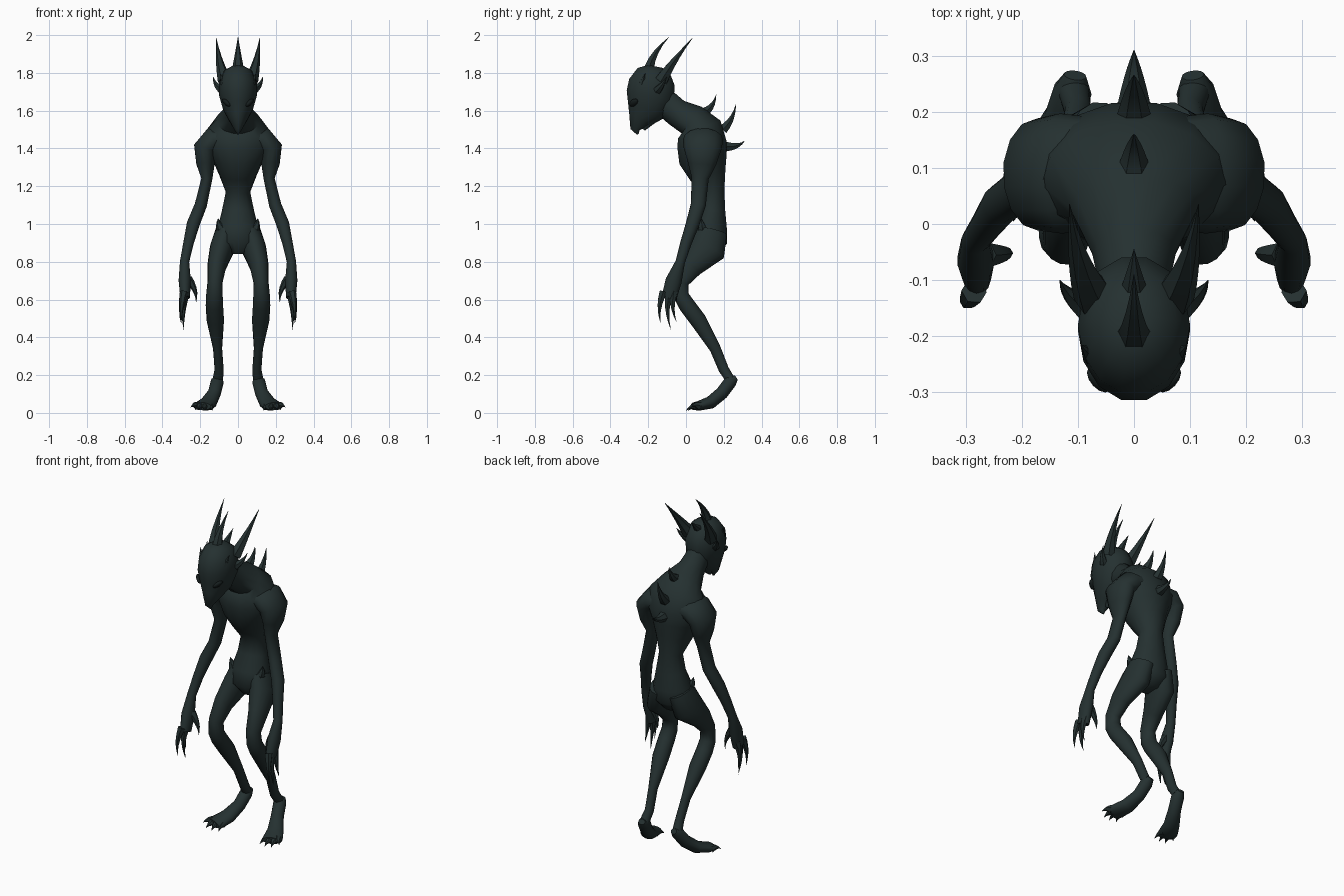
import bpy, bmesh, math
from mathutils import Vector

cube = bpy.data.objects.get("Cube")
if cube:
    bpy.data.objects.remove(cube, do_unlink=True)


def make_material(name, colour):
    material = bpy.data.materials.new(name)
    material.use_nodes = True
    material.diffuse_color = (*colour, 1)
    shader = next(n for n in material.node_tree.nodes if n.type == 'BSDF_PRINCIPLED')
    shader.inputs["Base Color"].default_value = (*colour, 1)
    shader.inputs["Roughness"].default_value = 0.8
    return material


skin = make_material("dark green hide", (0.018, 0.03, 0.03))
eye_black = make_material("eye black", (0.008, 0.013, 0.013))
parts = []


def finish(name, bm, material, mirrored):
    """Turn a bmesh into a named, optionally mirrored object."""
    bmesh.ops.recalc_face_normals(bm, faces=bm.faces)
    mesh = bpy.data.meshes.new(name)
    bm.to_mesh(mesh)
    bm.free()
    mesh.materials.append(material)
    part = bpy.data.objects.new(name, mesh)
    bpy.context.scene.collection.objects.link(part)
    if mirrored:
        part.modifiers.new("mirror", 'MIRROR').use_mirror_merge = False
    parts.append(part)
    return part


def loft(name, sections, mirrored=False, sides=14, across=(1, 0, 0)):
    """Skin elliptical rings along a path; each section is x, y, z, radius across, radius deep."""
    bm = bmesh.new()
    centres = [Vector(section[:3]) for section in sections]
    rings = []
    for i, section in enumerate(sections):
        before = centres[max(i - 1, 0)]
        after = centres[min(i + 1, len(centres) - 1)]
        tangent = (after - before).normalized()
        wide = Vector(across)
        wide = (wide - tangent * wide.dot(tangent)).normalized()
        deep = tangent.cross(wide)
        ring = []
        for k in range(sides):
            angle = math.tau * k / sides
            offset = wide * math.cos(angle) * section[3] + deep * math.sin(angle) * section[4]
            ring.append(bm.verts.new(centres[i] + offset))
        rings.append(ring)
    for lower, upper in zip(rings, rings[1:]):
        for k in range(sides):
            n = (k + 1) % sides
            bm.faces.new((lower[k], lower[n], upper[n], upper[k]))
    bm.faces.new(rings[0])
    bm.faces.new(rings[-1])
    return finish(name, bm, skin, mirrored)


def spike(name, base, tip, radius, bend=(0, 0, 0), mirrored=False, steps=5):
    """Curved, tapering point used for horns, claws and back spines."""
    base, tip = Vector(base), Vector(tip)
    middle = (base + tip) / 2 + Vector(bend)
    sections = []
    for i in range(steps + 1):
        t = i / steps
        point = base * (1 - t) ** 2 + middle * 2 * t * (1 - t) + tip * t * t
        size = radius * max(1 - t, 0.02)
        sections.append((*point, size, size))
    return loft(name, sections, mirrored, sides=6)


# Torso and forward-bent neck
loft("torso", [
    (0, .12, .84, .05, .05), (0, .12, .9, .12, .1), (0, .125, .98, .108, .095),
    (0, .14, 1.07, .085, .07), (0, .14, 1.17, .065, .065), (0, .115, 1.26, .1, .1),
    (0, .09, 1.34, .135, .13), (0, .085, 1.42, .18, .135), (0, .07, 1.5, .165, .125),
    (0, .03, 1.55, .115, .09), (0, -.05, 1.59, .075, .075), (0, -.12, 1.65, .06, .075),
    (0, -.18, 1.68, .05, .06)])

# Skull tapering down into a beak, with a short jaw behind it
loft("head", [
    (0, -.165, 1.835, .03, .04), (0, -.17, 1.81, .075, .09), (0, -.18, 1.75, .1, .125),
    (0, -.19, 1.68, .1, .13), (0, -.21, 1.61, .08, .11), (0, -.245, 1.555, .05, .065),
    (0, -.27, 1.5, .02, .025), (0, -.255, 1.475, .004, .005)])
loft("jaw", [
    (0, -.14, 1.6, .05, .05), (0, -.19, 1.55, .035, .03), (0, -.225, 1.5, .01, .01)], sides=10)

# Slanted eyes
bm = bmesh.new()
bmesh.ops.create_uvsphere(bm, u_segments=12, v_segments=8, radius=1)
eyes = finish("eyes", bm, eye_black, True)
for vertex in eyes.data.vertices:
    p = vertex.co
    vertex.co = Vector((.062 + p.x * .022, -.277 + p.y * .02 + p.x * .012,
                        1.642 + p.z * .016 + p.x * .014))

# Horns and head spikes
spike("centre_horn", (0, -.2, 1.79), (0, -.09, 1.99), .037, (0, -.05, 0))
spike("side_horns", (.07, -.13, 1.76), (.115, .035, 1.985), .038, (.01, -.03, -.02), True)
spike("crown_spike", (0, -.12, 1.8), (0, -.045, 1.87), .025)
spike("ear_spikes", (.085, -.15, 1.71), (.132, -.1, 1.78), .025, (.015, 0, -.01), True)
spike("brow_spikes", (.075, -.235, 1.74), (.095, -.215, 1.8), .017, mirrored=True)

# Spines down the back
for place, base, tip in (("upper", (0, .095, 1.59), (0, .16, 1.685)),
                         ("middle", (0, .195, 1.5), (0, .265, 1.635)),
                         ("lower", (0, .21, 1.41), (0, .31, 1.44))):
    spike(place + "_spine", base, tip, .03, (0, .02, -.02))

# Arms with heavy shoulders, ending in the palms
loft("arms", [
    (.07, .09, 1.45, .1, .06), (.13, .09, 1.445, .107, .07), (.172, .088, 1.4, .1, .065),
    (.172, .085, 1.32, .075, .05), (.165, .075, 1.24, .045, .03), (.197, .065, 1.1, .04, .033),
    (.237, .035, 1, .036, .035), (.262, 0, .9, .03, .028), (.283, -.03, .8, .025, .025),
    (.282, -.065, .7, .043, .033), (.28, -.09, .61, .04, .026)],
     mirrored=True, across=(0, 1, 0))

# Clawed fingers and thumbs
spike("thumbs", (.265, -.055, .71), (.222, -.05, .585), .024, (-.03, 0, 0), True)
for finger, base, tip in (("front", (.285, -.12, .64), (.3, -.135, .475)),
                          ("middle", (.28, -.09, .63), (.287, -.08, .44)),
                          ("rear", (.285, -.065, .64), (.305, -.05, .48))):
    spike(finger + "_fingers", base, tip, .023, (.012, -.025, 0), True)

# Hip bones
spike("hip_bones", (.07, .09, .95), (.105, .08, 1.03), .04, (.02, 0, 0), True)

# Legs bent at the knee and raised heel
loft("legs", [
    (.06, .135, .96, .06, .085), (.085, .115, .87, .065, .1), (.113, .025, .775, .05, .065),
    (.122, -.03, .69, .04, .045), (.125, -.025, .62, .044, .042), (.125, .005, .57, .046, .045),
    (.12, .065, .49, .046, .045), (.108, .155, .34, .024, .03), (.1, .2, .23, .024, .028),
    (.107, .235, .175, .028, .025)], mirrored=True)

# Feet turned outward
loft("feet", [
    (.105, .265, .185, .02, .015), (.11, .235, .165, .035, .035), (.125, .19, .105, .035, .035),
    (.155, .13, .055, .045, .034), (.18, .07, .038, .056, .026), (.19, .04, .035, .05, .02)],
     mirrored=True)

# Toes with claws
for toe, base, tip in (("inner", (.15, .07, .035), (.135, .01, .012)),
                       ("second", (.175, .06, .035), (.175, 0, .012)),
                       ("third", (.2, .06, .035), (.215, .005, .015)),
                       ("outer", (.215, .07, .038), (.25, .03, .03))):
    spike(toe + "_toes", base, tip, .024, (0, -.005, .015), True)

# Smooth shading with sharp creases kept
bpy.ops.object.select_all(action='DESELECT')
for part in parts:
    part.select_set(True)
bpy.context.view_layer.objects.active = parts[0]
bpy.ops.object.shade_smooth_by_angle(angle=math.radians(50))
